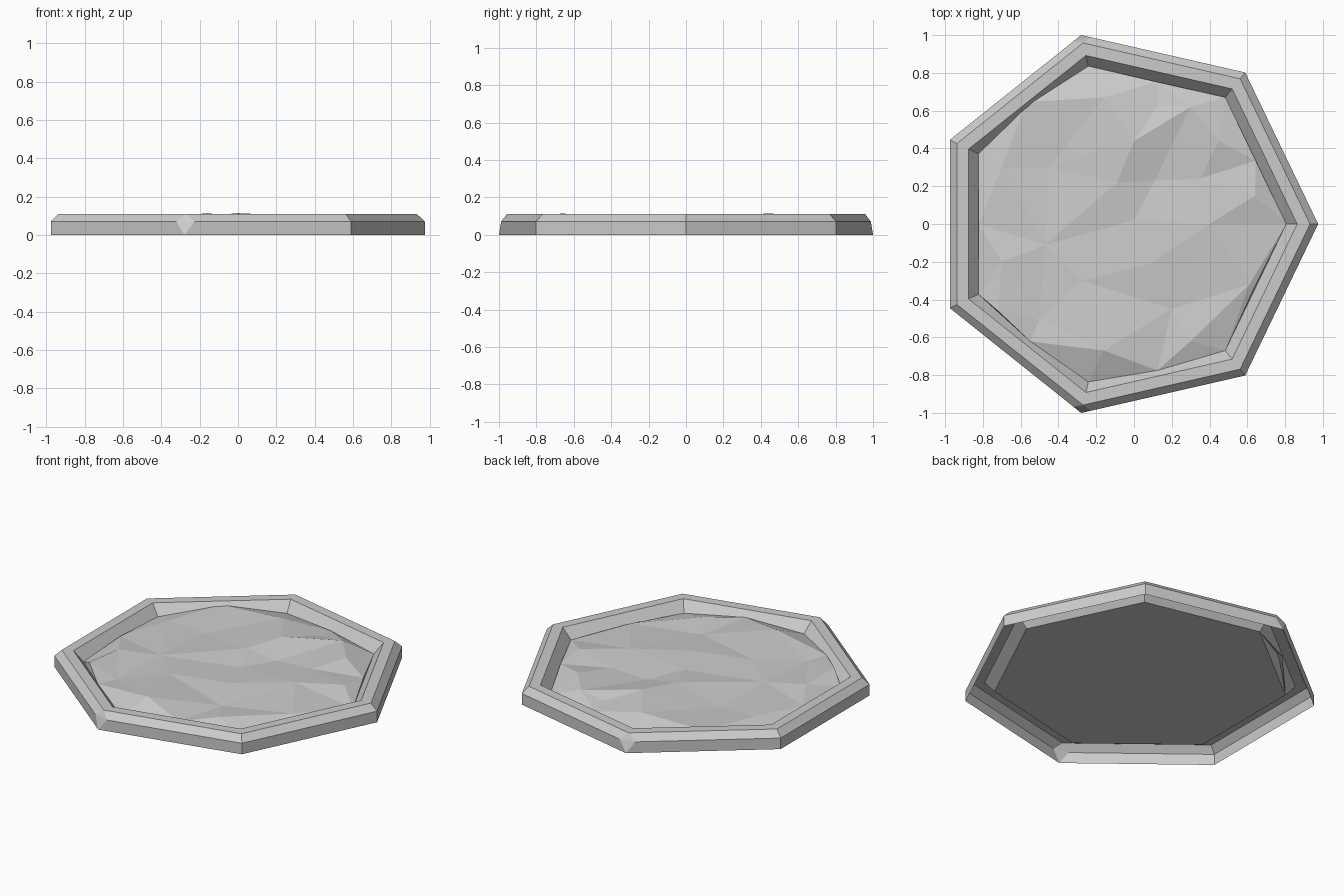
import bpy
from math import cos, sin, pi
from mathutils import Vector
from mathutils.geometry import delaunay_2d_cdt

cube = bpy.data.objects.get("Cube")
if cube:
    bpy.data.objects.remove(cube)

SIDES = 7
CENTRE = -0.051
FLOOR = 0.045
TOP = 0.11

stone = bpy.data.materials.new("pale_grey")
stone.use_nodes = True
grey = (0.6, 0.6, 0.6, 1)
stone.diffuse_color = grey
stone.node_tree.nodes["Principled BSDF"].inputs["Base Color"].default_value = grey


def add_object(name, verts, faces):
    mesh = bpy.data.meshes.new(name)
    mesh.from_pydata(verts, [], faces)
    mesh.materials.append(stone)
    mesh.update()
    obj = bpy.data.objects.new(name, mesh)
    bpy.context.collection.objects.link(obj)
    return obj


def ring(radius, z):
    angles = [2 * pi * i / SIDES for i in range(SIDES)]
    return [Vector((CENTRE + radius * cos(a), radius * sin(a), z)) for a in angles]


# Rim: open underneath, with a chamfered outer edge and a sloping inner wall
outer, shoulder = ring(1.026, 0), ring(1.026, 0.07)
crest, lip, foot = ring(0.983, TOP), ring(0.915, TOP), ring(0.857, FLOOR)
chipped = (2, 5)
verts, faces = [], []


def add_face(*points):
    faces.append(range(len(verts), len(verts) + len(points)))
    verts.extend(points)


def shoulder_point(i, other):
    # Chipped corners have their shoulder split along both sides
    return shoulder[i].lerp(shoulder[other], 0.06) if i in chipped else shoulder[i]


for i in range(SIDES):
    j = (i + 1) % SIDES
    a, b = shoulder_point(i, j), shoulder_point(j, i)
    add_face(outer[i], outer[j], b, a)
    add_face(a, b, crest[j], crest[i])
    add_face(crest[i], crest[j], lip[j], lip[i])
    add_face(lip[i], lip[j], foot[j], foot[i])
    if i in chipped:
        before = shoulder_point(i, i - 1)
        add_face(outer[i], a, before)
        add_face(before, a, crest[i])
add_object("rim", verts, faces)

# Flat floor closing the inside of the rim, facing down
add_object("floor", foot, [range(SIDES - 1, -1, -1)])

# Rough ground: peaks and hollows, joined to an uneven border
bumps = [
    (0, .44, .114), (-.09, .22, .1), (.11, .23, .07), (.35, .24, .08),
    (.45, .44, .1), (.13, .63, .08), (.3, .62, .1), (-.16, .67, .1),
    (-.5, .65, .09), (-.45, .3, .07), (-.7, .3, .08), (-.47, -.11, .08),
    (0, .02, .08), (.4, 0, .1), (.08, -.21, .09), (.61, -.32, .08),
    (.2, -.45, .07), (-.16, -.67, .114), (-.5, -.5, .07), (-.72, -.46, .1),
    (-.27, -.3, .09), (.64, .15, .09), (.3, -.62, .09), (-.7, -.2, .09),
]
ground = [Vector(p) for p in bumps]
spread = [1.0, 1.0, 1.07, 1.0, 1.03, 1.03, 0.99]
for i in range(SIDES):
    middle = foot[i].lerp(foot[(i + 1) % SIDES], 0.5) * spread[i]
    middle.z = FLOOR + 0.02 + max(0, spread[i] - 1) * 0.3
    ground += [foot[i], middle]
flat, _, tris, origin, _, _ = delaunay_2d_cdt([p.to_2d() for p in ground], [], [], 0, 0.0001)
add_object("rough_ground", [ground[o[0]] for o in origin], tris)
